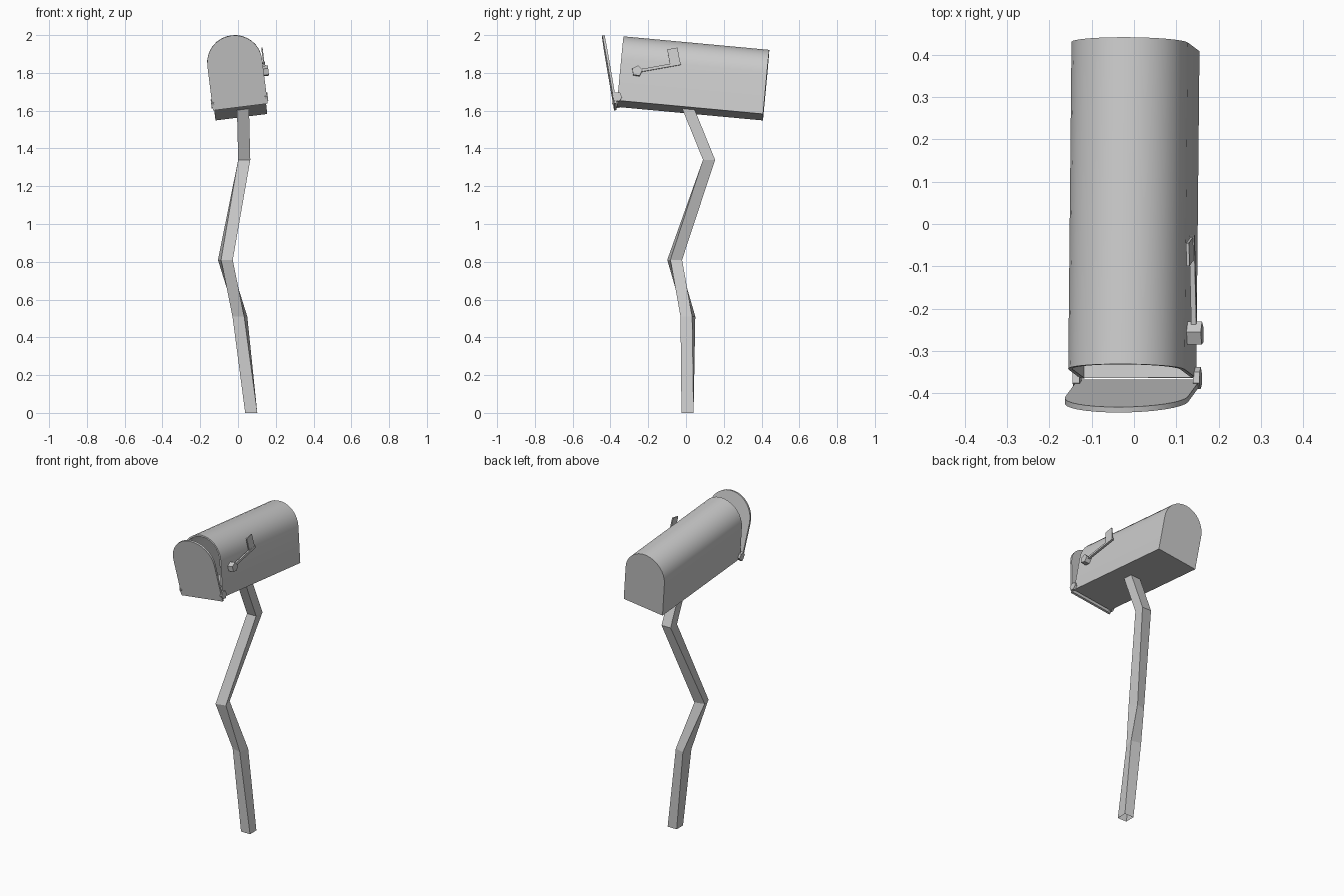
import bpy, bmesh
from math import sin, cos, pi, radians
from mathutils import Matrix, Vector

if "Cube" in bpy.data.objects:
    bpy.data.objects.remove(bpy.data.objects["Cube"])

# Tilted frame of the box: origin at the bottom front centre
FRAME = (Matrix.Translation((0.01, -0.364, 1.637)) @ Matrix.Rotation(-0.01, 4, 'Z')
         @ Matrix.Rotation(radians(-5.3), 4, 'X') @ Matrix.Rotation(radians(-7.2), 4, 'Y'))


def finish(name, bm, matrix=Matrix(), smooth=False):
    bmesh.ops.recalc_face_normals(bm, faces=bm.faces)
    mesh = bpy.data.meshes.new(name)
    bm.to_mesh(mesh)
    bm.free()
    mesh.transform(matrix)
    obj = bpy.data.objects.new(name, mesh)
    bpy.context.collection.objects.link(obj)
    if smooth:
        bpy.ops.object.select_all(action='DESELECT')
        obj.select_set(True)
        bpy.context.view_layer.objects.active = obj
        bpy.ops.object.shade_smooth_by_angle(angle=radians(35))
    return obj


def arch(half, straight, n=16):
    pts = [(-half, 0), (half, 0)]
    return pts + [(half * cos(pi * i / n), straight + half * sin(pi * i / n)) for i in range(n + 1)]


def arch_prism(pts, y0, y1, inset=None):
    """Arch extruded along y; with an inset profile the front is an open cavity."""
    bm = bmesh.new()

    def ring(p, y):
        return [bm.verts.new((x, y, z)) for x, z in p]

    def skin(a, b):
        for i in range(len(a)):
            j = (i + 1) % len(a)
            bm.faces.new((a[i], a[j], b[j], b[i]))

    front, back = ring(pts, y0), ring(pts, y1)
    skin(front, back)
    bm.faces.new(back)
    if inset:
        mouth, deep = ring(inset, y0), ring(inset, y1 - 0.01)
        skin(front, mouth)
        skin(mouth, deep)
        bm.faces.new(deep)
    else:
        bm.faces.new(front)
    return bm


def box(name, size, centre, matrix):
    bm = bmesh.new()
    bmesh.ops.create_cube(bm, size=1, matrix=Matrix.Translation(centre) @ Matrix.Diagonal((*size, 1)))
    return finish(name, bm, matrix)


def x_pin(name, sides, radius, depth, centre, spin=0.0):
    bm = bmesh.new()
    bmesh.ops.create_cone(bm, cap_ends=True, segments=sides, radius1=radius, radius2=radius, depth=depth,
                          matrix=Matrix.Translation(centre) @ Matrix.Rotation(spin, 4, 'X')
                          @ Matrix.Rotation(pi / 2, 4, 'Y'))
    return finish(name, bm, FRAME)


# Hollow box with open front
inner = [(x, z + 0.01) for x, z in arch(0.128, 0.212)]
finish("mailbox_body", arch_prism(arch(0.138, 0.222), 0, 0.775, inner), FRAME, True)

# Door, swung forward on its bottom edge
door_frame = FRAME @ Matrix.Translation((0, -0.002, -0.016)) @ Matrix.Rotation(radians(15), 4, 'X')
finish("door", arch_prism(arch(0.146, 0.240), -0.013, 0), door_frame, True)

# Hinge pins on both lower corners
for side, label in ((-1, "left"), (1, "right")):
    x_pin("hinge_" + label, 6, 0.026, 0.016, (side * 0.143, -0.002, 0.018))

# Signal flag: pivot, arm and plate
x_pin("flag_pivot", 5, 0.029, 0.038, (0.153, 0.09, 0.163), 0.25)
flag_frame = FRAME @ Matrix.Translation((0.153, 0.09, 0.163)) @ Matrix.Rotation(radians(15.5), 4, 'X')
box("flag_arm", (0.012, 0.235, 0.015), (0, 0.1175, 0), flag_frame)
box("flag_plate", (0.007, 0.055, 0.08), (0, 0.205, 0.046), flag_frame)

# Crooked post: twisted square sections, open at the base: (x, y, z, twist)
path = [(0.07, 0.008, 0, 0), (0.01, 0.01, 0.51, -15), (-0.067, -0.06, 0.81, 15),
        (0.033, 0.122, 1.34, 0), (0.026, 0.008, 1.62, 0)]
bm = bmesh.new()
rings = []
for x, y, z, twist in path:
    rot = Matrix.Rotation(radians(twist), 3, 'Z')
    rings.append([bm.verts.new(Vector((x, y, z)) + rot @ Vector((sx * 0.032, sy * 0.032, 0)))
                  for sx, sy in ((-1, -1), (1, -1), (1, 1), (-1, 1))])
for a, b in zip(rings, rings[1:]):
    for i in range(4):
        j = (i + 1) % 4
        bm.faces.new((a[i], a[j], b[j], b[i]))
bm.faces.new(rings[-1])
finish("post", bm)
